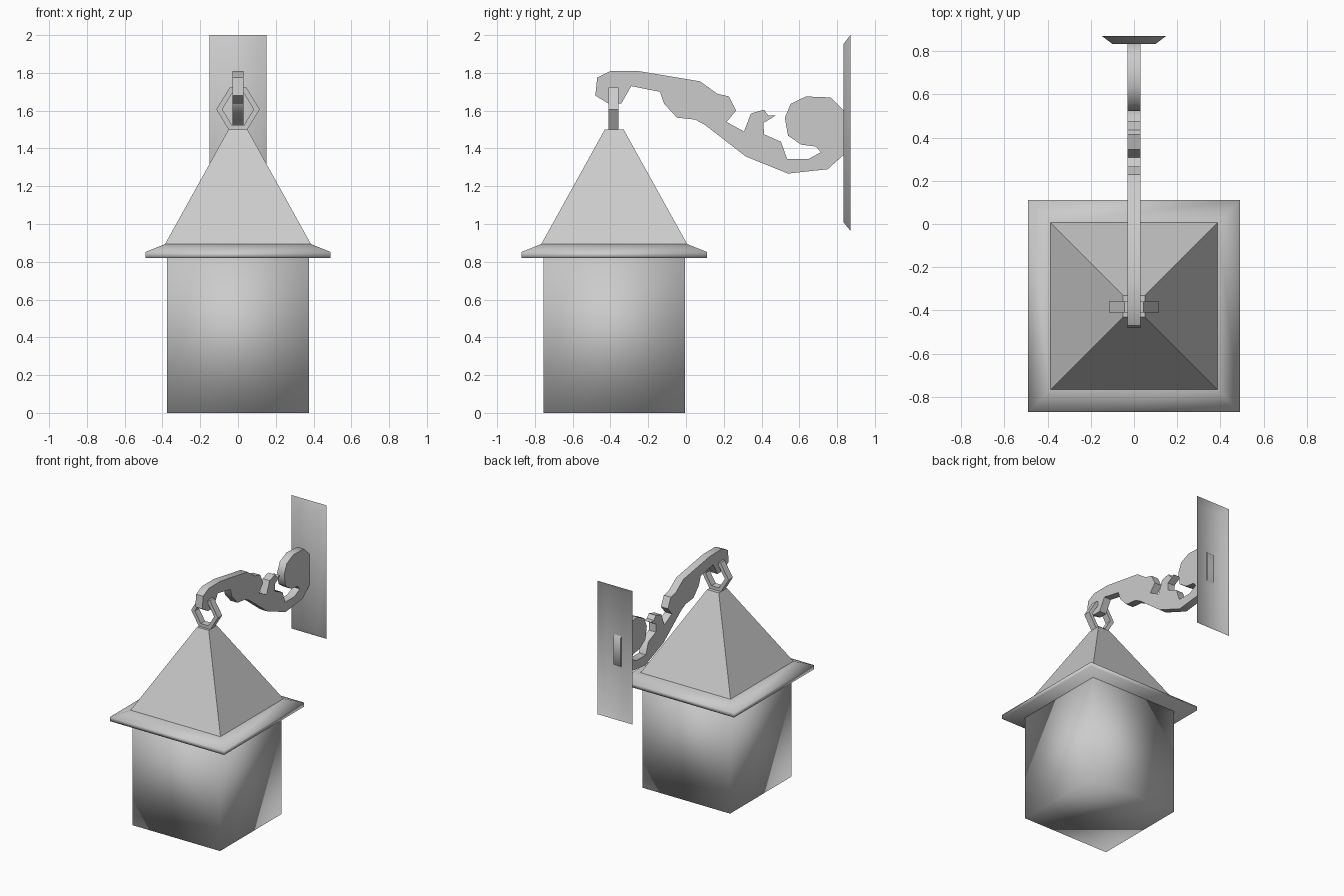
import bpy, bmesh, math

if "Cube" in bpy.data.objects:
    bpy.data.objects.remove(bpy.data.objects["Cube"])

metal = bpy.data.materials.new("grey metal")
metal.diffuse_color = (0.6, 0.6, 0.6, 1)
metal.use_nodes = True
metal.node_tree.nodes["Principled BSDF"].inputs["Base Color"].default_value = metal.diffuse_color
CY = -0.38  # lantern centre in y


def finish(name, bm, smooth=None):
    """Turn a bmesh into an object; smooth is None, 'all' or an angle in degrees."""
    bmesh.ops.recalc_face_normals(bm, faces=bm.faces)
    me = bpy.data.meshes.new(name)
    bm.to_mesh(me)
    bm.free()
    me.materials.append(metal)
    ob = bpy.data.objects.new(name, me)
    bpy.context.collection.objects.link(ob)
    if smooth == 'all':
        me.shade_smooth()
    elif smooth:
        bpy.ops.object.select_all(action='DESELECT')
        ob.select_set(True)
        bpy.context.view_layer.objects.active = ob
        bpy.ops.object.shade_smooth_by_angle(angle=math.radians(smooth))
    return ob


def square_loft(name, rings, smooth=None):
    """Stack square rings given as (half width, z), closed at both ends."""
    bm = bmesh.new()
    loops = [[bm.verts.new((sx * h, CY + sy * h, z))
              for sx, sy in ((-1, -1), (1, -1), (1, 1), (-1, 1))] for h, z in rings]
    for a, b in zip(loops, loops[1:]):
        for i in range(4):
            j = (i + 1) % 4
            bm.faces.new((a[i], a[j], b[j], b[i]))
    bm.faces.new(loops[0])
    bm.faces.new(loops[-1])
    return finish(name, bm, smooth)


# Lantern body, eaves and pyramid roof
square_loft("lantern_body", [(0.375, 0), (0.375, 0.825)], 'all')
square_loft("roof_eaves", [(0.49, 0.82), (0.49, 0.852), (0.386, 0.894)], 'all')
square_loft("pyramid_roof", [(0.386, 0.894), (0.05, 1.5)])

# Hanging link: hexagonal ring
bm = bmesh.new()
hexa = [(0.115, 0), (0.045, 0.115), (-0.045, 0.115),
        (-0.115, 0), (-0.045, -0.115), (0.045, -0.115)]
rings = [[bm.verts.new((x * s, y, 1.607 + z * s)) for x, z in hexa]
         for s, y in ((1, -0.41), (1, -0.358), (0.72, -0.358), (0.72, -0.41))]
for k in range(4):
    a, b = rings[k], rings[(k + 1) % 4]
    for i in range(6):
        j = (i + 1) % 6
        bm.faces.new((a[i], a[j], b[j], b[i]))
finish("hanging_link", bm)

# Scrolled wall bracket: side profile (y, z) extruded across x
profile = [(-.47, 1.775), (-.40, 1.81), (-.255, 1.81), (.075, 1.755), (.165, 1.69),
           (.228, 1.675), (.265, 1.60), (.215, 1.54), (.307, 1.49), (.344, 1.585),
           (.413, 1.605), (.435, 1.575), (.477, 1.575), (.41, 1.535), (.413, 1.475),
           (.503, 1.435), (.535, 1.345), (.65, 1.345), (.714, 1.38), (.688, 1.41),
           (.61, 1.42), (.54, 1.468), (.523, 1.563), (.555, 1.637), (.635, 1.675),
           (.767, 1.67), (.845, 1.59), (.845, 1.375), (.75, 1.29), (.54, 1.267),
           (.317, 1.357), (.10, 1.525), (.048, 1.553), (-.048, 1.563), (-.116, 1.637),
           (-.138, 1.70), (-.29, 1.73), (-.343, 1.637), (-.41, 1.637), (-.48, 1.68)]
bm = bmesh.new()
face = bm.faces.new([bm.verts.new((-0.03, y, z)) for y, z in profile])
ext = bmesh.ops.extrude_face_region(bm, geom=[face])
bmesh.ops.translate(bm, vec=(0.06, 0, 0),
                    verts=[g for g in ext['geom'] if isinstance(g, bmesh.types.BMVert)])
finish("wall_bracket", bm, 50)

# Wall plate: bevelled front, hollow back
bm = bmesh.new()
front, back = [[bm.verts.new((sx * w, y, z)) for sx, z in
                ((-1, lo), (1, lo), (1, hi), (-1, hi))]
               for w, y, lo, hi in ((0.1, 0.833, 1.01, 1.952), (0.15, 0.87, 0.965, 2.0))]
f = bm.faces.new(front)
for i in range(4):
    j = (i + 1) % 4
    bm.faces.new((front[i], front[j], back[j], back[i]))
plate = finish("wall_plate", bm, 'all')
if plate.data.polygons[0].normal.y > 0:
    plate.data.flip_normals()
